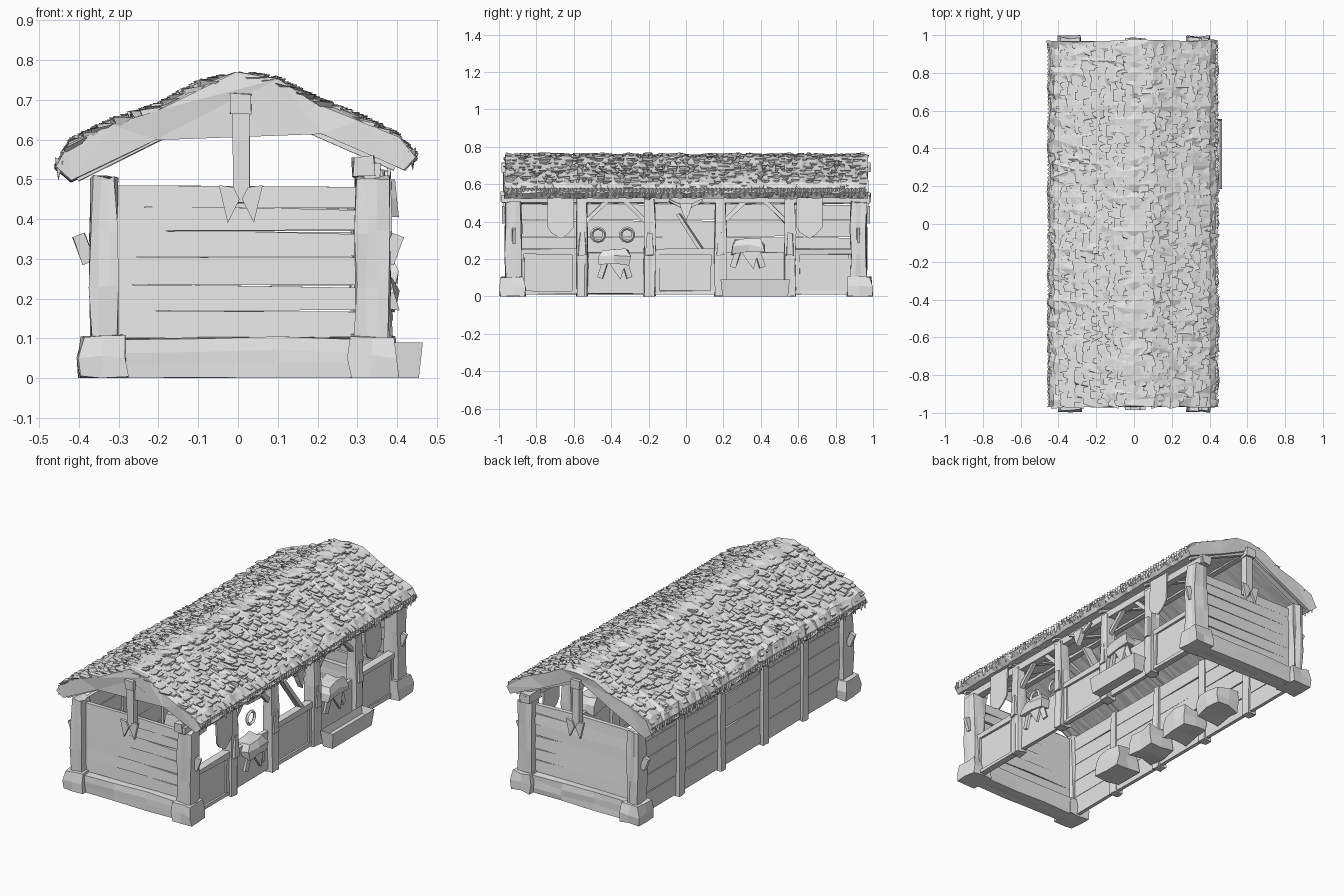
import bpy, bmesh, math, random
from mathutils import Vector, Matrix

random.seed(7)
cube = bpy.data.objects.get("Cube")
if cube:
    bpy.data.objects.remove(cube, do_unlink=True)

mat = bpy.data.materials.new("weathered_grey")
mat.use_nodes = True
GREY = (0.8, 0.8, 0.8, 1)
mat.diffuse_color = GREY
mat.node_tree.nodes["Principled BSDF"].inputs["Base Color"].default_value = GREY


def rnd(a):
    return random.uniform(-a, a)


def finish(name, bm):
    bmesh.ops.recalc_face_normals(bm, faces=bm.faces)
    me = bpy.data.meshes.new(name)
    bm.to_mesh(me)
    bm.free()
    me.materials.append(mat)
    ob = bpy.data.objects.new(name, me)
    bpy.context.collection.objects.link(ob)
    return ob


def block(name, x, y, z, rough=0.004, taper=1.0, cuts=0):
    """Rough-hewn box between ranges, optionally narrowed at the top."""
    bm = bmesh.new()
    bmesh.ops.create_cube(bm, size=1)
    if cuts:
        bmesh.ops.subdivide_edges(bm, edges=bm.edges[:], cuts=cuts, use_grid_fill=True)
    for v in bm.verts:
        t = taper if v.co.z > 0.4 else 1
        v.co = Vector(((x[0] + x[1]) / 2 + v.co.x * t * (x[1] - x[0]),
                       (y[0] + y[1]) / 2 + v.co.y * t * (y[1] - y[0]),
                       (z[0] + z[1]) / 2 + v.co.z * (z[1] - z[0])))
        v.co += Vector((rnd(rough), rnd(rough), rnd(rough)))
        v.co.z = max(v.co.z, 0)
    return finish(name, bm)


def beam(name, a, b, w, d, rough=0.003):
    """Timber from a to b."""
    a, b = Vector(a), Vector(b)
    bm = bmesh.new()
    bmesh.ops.create_cube(bm, size=1)
    rot = (b - a).to_track_quat('Z', 'Y').to_matrix().to_4x4()
    for v in bm.verts:
        v.co = Vector((v.co.x * w + rnd(rough), v.co.y * d + rnd(rough), v.co.z * (b - a).length))
    bmesh.ops.transform(bm, matrix=Matrix.Translation((a + b) / 2) @ rot, verts=bm.verts)
    return finish(name, bm)


def plate(name, outline, depth):
    """Flat outline extruded along a vector."""
    bm = bmesh.new()
    face = bm.faces.new([bm.verts.new(p) for p in outline])
    ext = bmesh.ops.extrude_face_region(bm, geom=[face])
    bmesh.ops.translate(bm, vec=depth, verts=[v for v in ext["geom"] if isinstance(v, bmesh.types.BMVert)])
    return finish(name, bm)


# Thatched roof body: outer curve and straight underside, swept along y
OUTER = [(-.455, .53), (-.42, .59), (-.31, .645), (-.2, .68), (-.1, .735), (0, .763),
         (.1, .745), (.2, .695), (.31, .65), (.4, .605), (.445, .555)]
UNDER = [(.42, .525), (.21, .615), (0, .71), (-.21, .60), (-.42, .495)]
LOOP = OUTER + UNDER
SEG = 56
bm = bmesh.new()
rings = []
for i in range(SEG + 1):
    y = -.965 + 1.935 * i / SEG
    ring = []
    for k, (x, z) in enumerate(LOOP):
        r = .008 if k < len(OUTER) else .003
        ring.append(bm.verts.new((x + rnd(r), y + rnd(.008), z + rnd(r))))
    rings.append(ring)
n = len(LOOP)
for r0, r1 in zip(rings, rings[1:]):
    for k in range(n):
        bm.faces.new((r0[k], r0[(k + 1) % n], r1[(k + 1) % n], r1[k]))
bm.faces.new(rings[0])
bm.faces.new(rings[-1])
bmesh.ops.triangulate(bm, faces=bm.faces[:])
finish("thatch_body", bm)


def roof_z(x):
    for (x0, z0), (x1, z1) in zip(OUTER, OUTER[1:]):
        if x0 <= x <= x1:
            return z0 + (z1 - z0) * (x - x0) / (x1 - x0)
    return OUTER[0][1] if x < 0 else OUTER[-1][1]


# Straw tufts lying down both slopes
bm = bmesh.new()
for side in (-1, 1):
    for row in range(10):
        for col in range(54):
            x = side * (.01 + .042 * row + rnd(.014))
            y = -.945 + 1.89 * col / 53 + rnd(.014)
            xt = max(-.462, min(.448, x + side * random.uniform(.04, .06)))
            w, lift = random.uniform(.014, .03), random.uniform(.006, .015)
            top = [bm.verts.new((x, y + s * w, roof_z(x) - .004)) for s in (-1, 1)]
            tip = [bm.verts.new((xt + rnd(.008), y + s * w * .7 + rnd(.012), roof_z(xt) + lift))
                   for s in (1, -1)]
            low = bm.verts.new((xt - side * .01, y + rnd(w), roof_z(xt) - .015))
            bm.faces.new((top[0], top[1], tip[0]))
            bm.faces.new((top[0], tip[0], tip[1]))
            bm.faces.new((tip[0], low, tip[1]))
            bm.faces.new((top[1], low, tip[0]))
            bm.faces.new((top[0], tip[1], low))
finish("straw_tufts", bm)

# Ragged straw fringe along both eaves
bm = bmesh.new()
for side, ex, ez in ((-1, -.44, .545), (1, .428, .57)):
    for i in range(90):
        y = -.95 + 1.9 * i / 89
        pts = [(ex, y - .02, ez), (ex, y + .02, ez),
               (ex + side * .012, y + rnd(.012), ez - random.uniform(.025, .05)), (ex + side * .02, y, ez + .01)]
        vs = [bm.verts.new(p) for p in pts]
        for f in ((0, 1, 2), (0, 3, 1), (1, 3, 2), (2, 3, 0)):
            bm.faces.new([vs[k] for k in f])
finish("eave_fringe", bm)

POSTS = (-.92, -.555, -.195, .185, .555, .92)

# Stone footings, corner posts and end walls
for s in (-1, 1):
    end = "front" if s < 0 else "back"

    def span(a, b):
        return tuple(sorted((s * a, s * b)))
    for side in (-1, 1):
        tag = end + ("_left" if side > 0 else "_right")
        block(tag + "_footing", tuple(sorted((side * .28, side * .4))), span(.86, .995), (0, .105), .006, .86, 1)
        xr = (.295, .38) if side > 0 else (-.37, -.305)
        block(tag + "_corner_post", xr, span(.88, .965), (.09, .505), .006, .94, 2)
        # Pointed peg on the outer face
        beam(tag + "_peg", (side * .375, s * .92, .29), (side * .402, s * .92, .36), .016, .03)
    block(end + "_post_cap", (.29, .345), span(.88, .99), (.505, .558), .005)
    block(end + "_sill", (-.29, .29), span(.87, .965), (0, .1), .005, 1, 2)
    # Uneven horizontal planks with narrow gaps
    rows = (.1, .17, .235, .305, .37, .43, .485)
    for i, (z0, z1) in enumerate(zip(rows, rows[1:])):
        gap = random.uniform(.002, .009)
        plate(f"{end}_plank_{i}", [(-.305, s * .925, z0), (.295, s * .925 + rnd(.004), z0 + rnd(.003)),
                                   (.295, s * .925, z1 - gap), (rnd(.1), s * .915, z1 - .002),
                                   (-.305, s * .925, z1)], (0, -s * .025, 0))
    # Hanging king post with claw-shaped iron
    block(end + "_king_post", (-.014, .03), span(.935, .975), (.44, .715), .003)
    block(end + "_king_post_head", (-.02, .034), span(.93, .985), (.665, .715), .003)
    for side in (-1, 1):
        cx = .007 + side * .033
        plate(f"{end}_claw_{side}", [(cx - side * .03, s * .97, .45), (cx - side * .015, s * .97, .48),
                                    (cx + side * .022, s * .97, .485), (cx, s * .97, .39)], (0, s * .015, 0))

# Rafters under the thatch
for i, y in enumerate(POSTS):
    y *= 1.02
    beam(f"rafter_left_{i}", (0, y, .715), (.40, y, .54), .03, .035)
    beam(f"rafter_right_{i}", (0, y, .715), (-.41, y, .512), .03, .035)
beam("ridge_beam", (.007, -.95, .705), (.007, .95, .705), .035, .035)
block("eave_beam", (.315, .36), (-.985, .985), (.502, .542), .004)

# Intermediate posts on both long sides
for i, y in enumerate(POSTS[1:-1]):
    block(f"open_side_post_{i}", (.31, .37), (y - .03, y + .03), (0, .52), .005, .85, 2)
    block(f"rear_wall_post_{i}", (-.365, -.315), (y - .025, y + .025), (0, .5), .004, .9, 1)
    # Nailed strap on each post
    block(f"post_wedge_{i}", (.362, .382), (y - .02, y + .02), (.22, .34), .004, .6)

# Rear long wall in planks, bay by bay
for b, (y0, y1) in enumerate(zip(POSTS, POSTS[1:])):
    rows = (.01, .12, .22, .32, .41, .495)
    for i, (z0, z1) in enumerate(zip(rows, rows[1:])):
        plate(f"rear_plank_{b}_{i}", [(-.345, y0, z0), (-.345, y1, z0 + rnd(.004)),
                                     (-.345, y1, z1 - random.uniform(.002, .008)),
                                     (-.345, y0, z1 - .002)], (.02, 0, 0))

# Stall half-doors with frames
for b, (y0, y1) in enumerate(zip(POSTS, POSTS[1:])):
    a, c = y0 + .03, y1 - .03
    block(f"half_door_{b}", (.325, .345), (a, c), (.015, .235), .003)
    if b % 2 == 0:
        block(f"door_top_rail_{b}", (.32, .358), (a, c), (.225, .255), .004)
        block(f"door_bottom_rail_{b}", (.322, .355), (a, c), (.01, .03), .003)
        for y in (a + .012, c - .012):
            block(f"door_stile_{b}", (.322, .355), (y - .012, y + .012), (.02, .24), .003)
    else:
        # Diagonal braces up to the eave beam
        for y, d in ((y0, 1), (y1, -1)):
            beam(f"knee_brace_{b}", (.338, y + d * .02, .40), (.338, y + d * .13, .51), .022, .022)

# Banners hung from the eave
for y in (-.67, .66):
    plate("banner", [(.375, y - .07, .545), (.375, y + .07, .545), (.38, y + .07, .37), (.38, y + .035, .33),
                     (.38, y, .31), (.38, y - .05, .34), (.38, y - .07, .37)], (.008, 0, 0))

# Horned crest over the middle bay
plate("crest_head", [(.365, -.035, .5), (.365, .035, .5), (.37, .02, .45), (.375, 0, .405), (.37, -.02, .45)], (.03, 0, 0))
for d in (-1, 1):
    beam("crest_horn", (.375, d * .02, .48), (.375, d * .09, .515), .016, .014)
beam("leaning_pole", (.30, -.04, .44), (.33, .08, .25), .05, .02)

# Saddles draped over the open-bay doors
for y, top in ((.33, .305), (-.38, .25)):
    block("saddle_seat", (.28, .40), (y - .085, y + .085), (top - .075, top), .01, .75, 1)
    for d in (-1, 1):
        beam("saddle_strap", (.375, y + d * .05, top - .06), (.37, y + d * .08, top - .15), .014, .03)
    plate("saddle_flap", [(.37, y - .04, top - .06), (.37, y + .06, top - .06), (.375, y + .03, top - .16)], (.015, 0, 0))

# Harness collars hanging inside
for y in (-.47, -.315):
    bpy.ops.mesh.primitive_torus_add(major_segments=10, minor_segments=4, major_radius=.035, minor_radius=.009,
                                     location=(.30, y, .33), rotation=(0, math.pi / 2, 0))
    bpy.context.object.name = "harness_collar"
    bpy.context.object.data.materials.append(mat)

# Water trough outside
bm = bmesh.new()
bmesh.ops.create_cube(bm, size=1)
for v in bm.verts:
    v.co = Vector((.425 + v.co.x * (.08 if v.co.z > 0 else .06), .37 + v.co.y * (.37 if v.co.z > 0 else .35),
                   .045 + v.co.z * .09))
top = max(bm.faces, key=lambda f: f.calc_center_median().z)
bmesh.ops.inset_region(bm, faces=[top], thickness=.014)
bmesh.ops.translate(bm, vec=(0, 0, -.04), verts=top.verts)
finish("water_trough", bm)

# Feed bales along the rear wall
for i, y in enumerate((-.42, -.14, .14, .42)):
    block(f"feed_bale_{i}", (-.31, -.16), (y - .09, y + .09), (.03, .15), .01, .9, 1)
